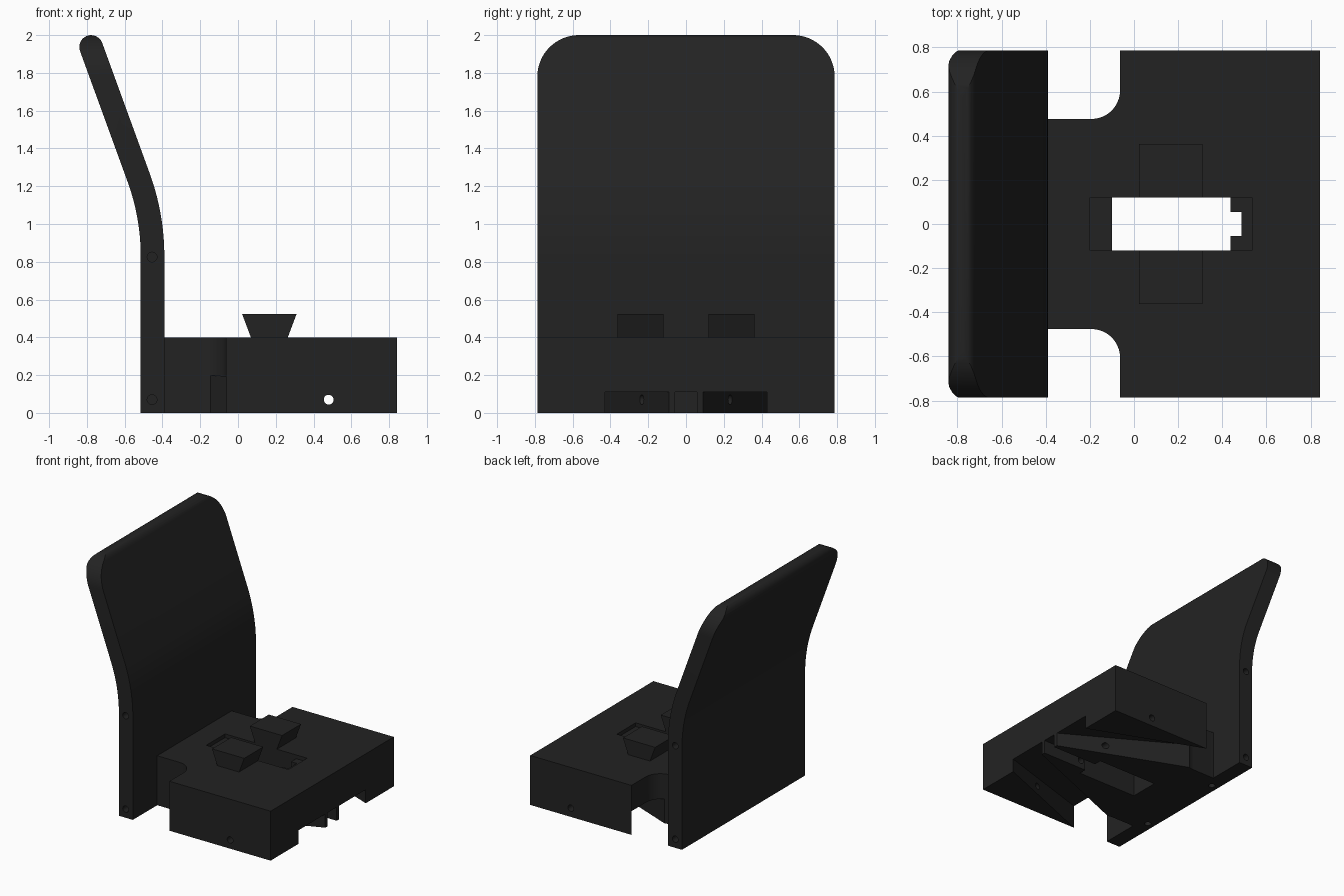
import bpy, bmesh, math
from mathutils import Vector

if "Cube" in bpy.data.objects:
    bpy.data.objects.remove(bpy.data.objects["Cube"])

black = bpy.data.materials.new("charcoal black")
black.diffuse_color = (0.0165, 0.0165, 0.0165, 1)
black.use_nodes = True
black.node_tree.nodes["Principled BSDF"].inputs["Base Color"].default_value = black.diffuse_color


def solid(name, ring_a, ring_b, cutter=False):
    """Closed solid between two matching rings of points."""
    bm = bmesh.new()
    a = [bm.verts.new(p) for p in ring_a]
    b = [bm.verts.new(p) for p in ring_b]
    n = len(a)
    bm.faces.new(a)
    bm.faces.new(b[::-1])
    for i in range(n):
        j = (i + 1) % n
        bm.faces.new((a[i], b[i], b[j], a[j]))
    bmesh.ops.recalc_face_normals(bm, faces=bm.faces)
    mesh = bpy.data.meshes.new(name)
    bm.to_mesh(mesh)
    bm.free()
    mesh.materials.append(black)
    ob = bpy.data.objects.new(name, mesh)
    bpy.context.collection.objects.link(ob)
    ob.hide_render = cutter
    return ob


def box(name, x0, x1, y0, y1, z0, z1, cutter=True):
    plan = [(x0, y0), (x1, y0), (x1, y1), (x0, y1)]
    return solid(name, [(x, y, z0) for x, y in plan], [(x, y, z1) for x, y in plan], cutter)


def drill(name, start, end, r=0.026):
    """Round hole cutter between two points."""
    s, e = Vector(start), Vector(end)
    q = (e - s).to_track_quat('Z', 'Y')
    ring = [q @ Vector((r * math.cos(t * math.tau / 20), r * math.sin(t * math.tau / 20), 0)) for t in range(20)]
    return solid(name, [s + p for p in ring], [e + p for p in ring], True)


def arc(cx, cy, r, a0, a1, n=12):
    return [(cx + r * math.cos(math.radians(a0 + (a1 - a0) * i / n)),
             cy + r * math.sin(math.radians(a0 + (a1 - a0) * i / n))) for i in range(n + 1)]


def boolean(ob, cutters, operation='DIFFERENCE'):
    """Apply the cutters to the object and remove them."""
    for c in cutters:
        m = ob.modifiers.new("cut", 'BOOLEAN')
        m.object, m.operation, m.solver = c, operation, 'EXACT'
        bpy.context.view_layer.objects.active = ob
        bpy.ops.object.modifier_apply(modifier=m.name)
        bpy.data.objects.remove(c)


def smooth(ob):
    bpy.ops.object.select_all(action='DESELECT')
    ob.select_set(True)
    bpy.context.view_layer.objects.active = ob
    bpy.ops.object.shade_smooth_by_angle(angle=math.radians(30))


# Backrest: vertical panel that bends back 20 degrees, with a round top edge
BEND, T, Z_BEND, R_IN = 20, 0.125, 0.83, 1.15
cx = -0.515 - R_IN
inner = arc(cx, Z_BEND, R_IN + T, 0, BEND, 14)
outer = arc(cx, Z_BEND, R_IN, 0, BEND, 14)
lean = Vector((-math.sin(math.radians(BEND)), math.cos(math.radians(BEND))))
mid = (Vector(inner[-1]) + Vector(outer[-1])) / 2
cap = mid + lean * ((2.0 - T / 2 - mid.y) / lean.y)
profile = [(-0.39, 0)] + inner + arc(cap.x, cap.y, T / 2, BEND, BEND + 180, 12) + outer[::-1] + [(-0.515, 0)]
W = 0.787
backrest = solid("backrest", [(x, -W, z) for x, z in profile], [(x, W, z) for x, z in profile])
# Rounded upper corners
R = 0.22
outline = [(-W, -0.1), (W, -0.1)] + arc(W - R, 2 - R, R, 0, 90, 16) + arc(R - W, 2 - R, R, 90, 180, 16)
mask = solid("corner_mask", [(-1.2, y, z) for y, z in outline], [(0, y, z) for y, z in outline], True)
boolean(backrest, [mask], 'INTERSECT')
# Screw holes in the sides and bottom of the backrest
holes = []
for s in (-1, 1):
    holes += [drill("side_hole", (-0.455, s * 0.9, z), (-0.455, s * 0.66, z)) for z in (0.07, 0.825)]
    holes.append(drill("bottom_hole", (-0.455, s * 0.38, -0.1), (-0.455, s * 0.38, 0.12)))
boolean(backrest, holes)
smooth(backrest)

# Base block with a narrower filleted neck behind
half = [(0.843, W), (-0.063, W)] + arc(-0.193, 0.606, 0.13, 0, -90, 12) + [(-0.39, 0.476)]
plan = half + [(x, -y) for x, y in half[::-1]]
base = solid("base", [(x, y, 0) for x, y in plan], [(x, y, 0.4) for x, y in plan])

# Diagonal channels under the base, roof rising towards the back
cuts = []
for s in (-1, 1):
    quad = [(0.89, 0.07), (0.89, 0.41), (-0.2, 0.842), (-0.2, 0.506)]
    cuts.append(solid("channel", [(x, s * y, -0.1) for x, y in quad],
                      [(x, s * y, 0.11 + 0.09 * (0.84 - x)) for x, y in quad], True))
cuts += [
    box("top_recess", -0.2, 0.535, -0.12, 0.12, 0.37, 0.5),
    box("through_slot", -0.1, 0.437, -0.12, 0.12, -0.1, 0.5),
    box("key_slot", 0.4, 0.488, -0.055, 0.055, -0.1, 0.5),
    box("front_slot", 0.4, 0.9, -0.058, 0.058, -0.1, 0.11),
    drill("axle_hole", (0.48, -1, 0.07), (0.48, 1, 0.07)),
]
boolean(base, cuts)
smooth(base)

# Flared blocks standing on both sides of the slot
for s, side in ((-1, "front"), (1, "rear")):
    flare = [(0.07, 0.395), (0.262, 0.395), (0.31, 0.523), (0.022, 0.523)]
    solid(side + "_flared_block", [(x, s * 0.12, z) for x, z in flare], [(x, s * 0.363, z) for x, z in flare])
